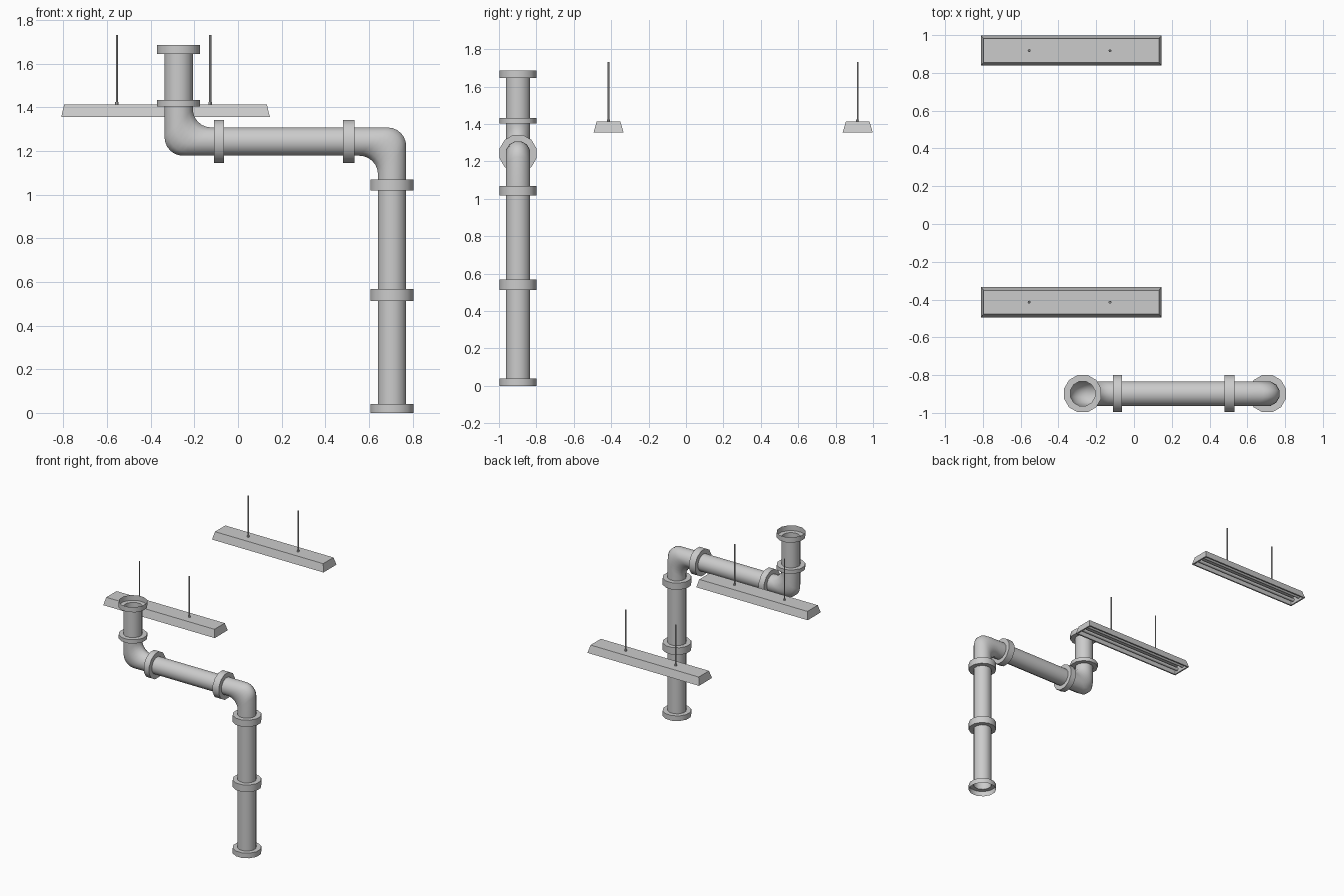
import bpy, bmesh, math
from mathutils import Matrix, Vector

if "Cube" in bpy.data.objects:
    bpy.data.objects.remove(bpy.data.objects["Cube"])

N = 12            # sides of pipes and collars
R, RF = 0.067, 0.102
PY = -0.898       # pipe run lies in one plane
XL, XR, ZH = -0.272, 0.706, 1.243
ANG = [2 * math.pi * (i + 0.5) / N for i in range(N)]


def finish(name, bm, smooth=True):
    bmesh.ops.recalc_face_normals(bm, faces=bm.faces)
    me = bpy.data.meshes.new(name)
    bm.to_mesh(me)
    bm.free()
    ob = bpy.data.objects.new(name, me)
    bpy.context.collection.objects.link(ob)
    if smooth:
        bpy.ops.object.select_all(action='DESELECT')
        ob.select_set(True)
        bpy.context.view_layer.objects.active = ob
        bpy.ops.object.shade_smooth_by_angle(angle=math.radians(40))
    return ob


def skin(name, rings):
    """Join consecutive rings of points into an open tube."""
    bm = bmesh.new()
    vs = [[bm.verts.new(p) for p in r] for r in rings]
    for a, b in zip(vs, vs[1:]):
        for i in range(len(a)):
            j = (i + 1) % len(a)
            bm.faces.new((a[i], a[j], b[j], b[i]))
    return finish(name, bm)


def lathe(name, profile, axis, c):
    """Revolve (position, radius) pairs about a vertical or horizontal pipe axis."""
    rings = []
    for t, r in profile:
        if axis == 'z':
            rings.append([(c + r * math.cos(a), PY + r * math.sin(a), t) for a in ANG])
        else:
            rings.append([(t, PY + r * math.sin(a), c + r * math.cos(a)) for a in ANG])
    return skin(name, rings)


def collar(name, lo, hi, axis, c):
    lathe(name, [(lo, R), (lo, RF), (hi, RF), (hi, R)], axis, c)


def elbow(name, cx, s, z_end, x_end, fillet=0.085, steps=6):
    """Bend whose outside and inside corners are filleted alike.
    s=1: vertical leg goes down, horizontal leg left; s=-1: the reverse."""
    rings = []
    rings.append([(cx + s * R * math.cos(a), PY + R * math.sin(a), z_end) for a in ANG])
    for k in range(steps + 1):
        t = math.pi / 2 * k / steps
        ring = []
        for a in ANG:
            d = R * math.cos(a) - fillet
            ring.append((cx + s * (d + fillet * math.cos(t)), PY + R * math.sin(a),
                         ZH + s * (d + fillet * math.sin(t))))
        rings.append(ring)
    rings.append([(x_end, PY + R * math.sin(a), ZH + s * R * math.cos(a)) for a in ANG])
    skin(name, rings)


# Pipes, with open socket cups at the two free ends
lathe("lower_pipe", [(0, RF), (0.04, RF), (0.04, R), (0.54, R)], 'z', XR)
lathe("middle_pipe", [(0.54, R), (1.03, R)], 'z', XR)
lathe("horizontal_pipe", [(-0.085, R), (0.505, R)], 'x', ZH)
lathe("upper_pipe", [(1.42, R), (1.645, R), (1.645, RF), (1.685, RF)], 'z', XL)

# Bends
elbow("right_elbow", XR, 1, 1.04, 0.505)
elbow("left_elbow", XL, -1, 1.42, -0.085)

# Joint collars
collar("lower_collar", 0.513, 0.568, 'z', XR)
collar("right_elbow_lower_collar", 1.018, 1.07, 'z', XR)
collar("right_elbow_side_collar", 0.48, 0.533, 'x', ZH)
collar("left_elbow_side_collar", -0.11, -0.064, 'x', ZH)
collar("left_elbow_upper_collar", 1.403, 1.433, 'z', XL)


def cylinder(name, r, depth, loc, sides, along_x=False):
    bm = bmesh.new()
    m = Matrix.Translation(loc)
    if along_x:
        m = m @ Matrix.Rotation(math.pi / 2, 4, 'Y')
    bmesh.ops.create_cone(bm, cap_ends=True, segments=sides, radius1=r, radius2=r,
                          depth=depth, matrix=m)
    finish(name, bm)


def lamp(tag, y):
    cx, zb, zt = -0.332, 1.356, 1.414
    # Tapered housing with a recessed underside
    bm = bmesh.new()
    loops = [(0.464, 0.063, zt), (0.478, 0.080, zb), (0.467, 0.069, zb), (0.457, 0.057, zt - 0.012)]
    vs = [[bm.verts.new((cx + sx * hx, y + sy * hy, z))
           for sx, sy in ((-1, -1), (1, -1), (1, 1), (-1, 1))] for hx, hy, z in loops]
    for a, b in zip(vs, vs[1:]):
        for i in range(4):
            j = (i + 1) % 4
            bm.faces.new((a[i], a[j], b[j], b[i]))
    bm.faces.new(vs[0])
    bm.faces.new(vs[-1])
    finish(tag + "_lamp_housing", bm, smooth=False)
    # Light tubes
    for n, dy in (("front", -0.032), ("back", 0.032)):
        cylinder(f"{tag}_lamp_{n}_tube", 0.013, 0.915, Vector((cx, y + dy, 1.378)), 10, True)
    # Hanging rods with small base fittings
    for n, x in (("left", -0.555), ("right", -0.127)):
        cylinder(f"{tag}_lamp_{n}_rod", 0.005, 0.32, Vector((x, y, 1.572)), 8)
        cylinder(f"{tag}_lamp_{n}_fitting", 0.008, 0.012, Vector((x, y, 1.419)), 8)


lamp("front", -0.414)
lamp("back", 0.918)
